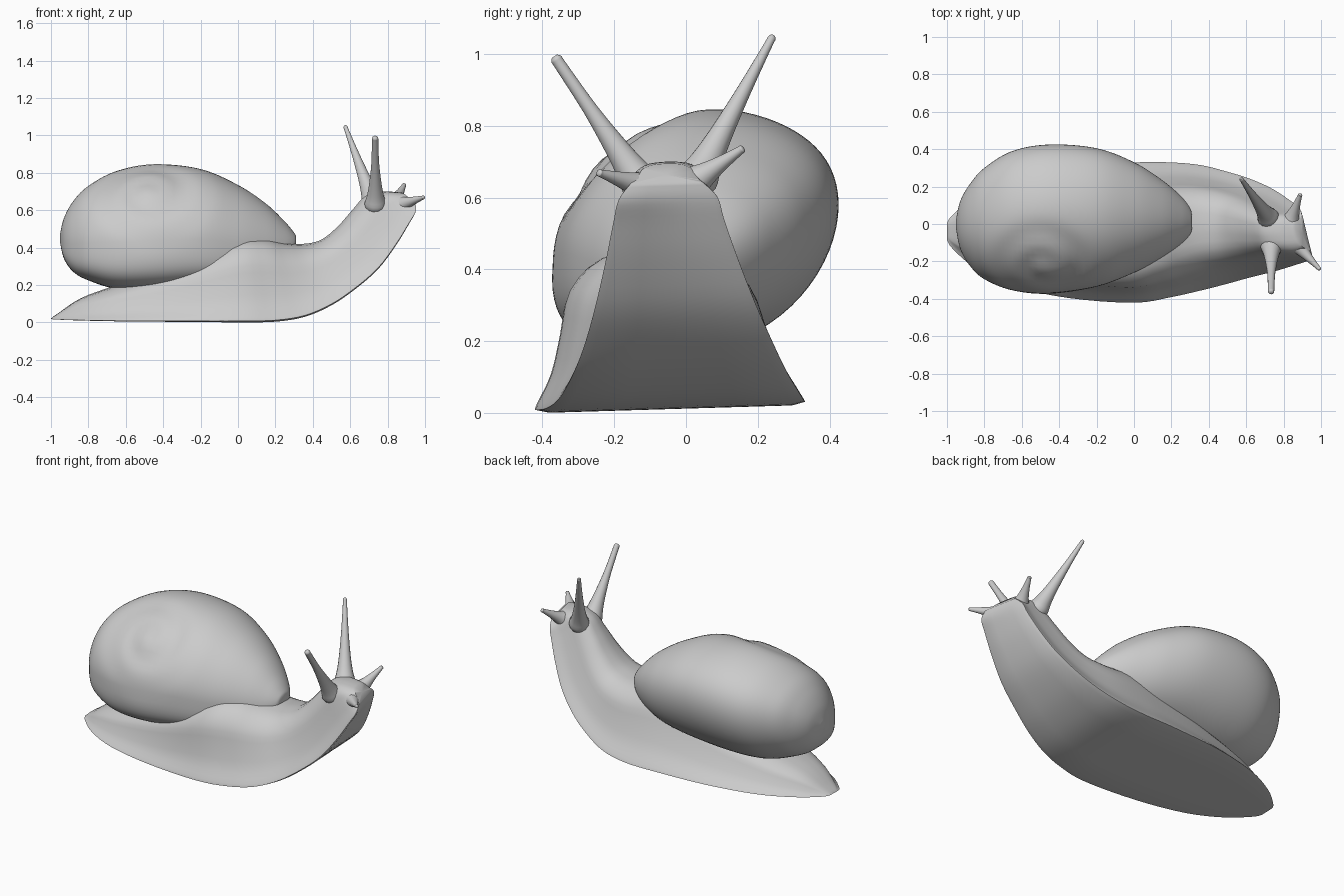
import bpy, bmesh, math
from mathutils import Vector

cube = bpy.data.objects.get("Cube")
if cube:
    bpy.data.objects.remove(cube)

grey = bpy.data.materials.new("snail grey")
grey.use_nodes = True
grey.diffuse_color = (0.6, 0.6, 0.6, 1)
grey.node_tree.nodes["Principled BSDF"].inputs["Base Color"].default_value = (0.6, 0.6, 0.6, 1)


def smooth_rows(rows, steps):
    """Catmull-Rom interpolation of a list of number rows."""
    out = []
    for i in range(len(rows) - 1):
        a, b, c, d = (rows[max(0, min(len(rows) - 1, i + k))] for k in (-1, 0, 1, 2))
        for s in range(steps):
            t = s / steps
            out.append([q + 0.5 * t * (r - p + t * (2 * p - 5 * q + 4 * r - s4
                        + t * (3 * (q - r) + s4 - p)))
                        for p, q, r, s4 in zip(a, b, c, d)])
    return out + [list(rows[-1])]


def loft(name, rings, angle=50):
    """Skin closed rings of points and cap both ends."""
    bm = bmesh.new()
    loops = [[bm.verts.new(p) for p in ring] for ring in rings]
    n = len(loops[0])
    for a, b in zip(loops, loops[1:]):
        for i in range(n):
            j = (i + 1) % n
            bm.faces.new((a[i], a[j], b[j], b[i]))
    for ring in (loops[0], loops[-1]):
        centre = bm.verts.new(sum((v.co for v in ring), Vector()) / n)
        for i in range(n):
            bm.faces.new((ring[i], ring[(i + 1) % n], centre))
    bmesh.ops.recalc_face_normals(bm, faces=bm.faces)
    mesh = bpy.data.meshes.new(name)
    bm.to_mesh(mesh)
    bm.free()
    mesh.materials.append(grey)
    obj = bpy.data.objects.new(name, mesh)
    bpy.context.collection.objects.link(obj)
    bpy.ops.object.select_all(action='DESELECT')
    obj.select_set(True)
    bpy.context.view_layer.objects.active = obj
    bpy.ops.object.shade_smooth_by_angle(angle=math.radians(angle))
    return obj


# Body: sections given as sole x, z, back x, z, centre y, half width, back shift, yaw
body_rows = [
    (-1.0, .02, -.99, .03, -.04, .045, 0, 0),
    (-.97, .018, -.96, .05, -.042, .09, 0, 0),
    (-.85, .016, -.84, .13, -.045, .19, 0, 0),
    (-.65, .014, -.65, .2, -.045, .285, -.01, 0),
    (-.35, .013, -.35, .3, -.045, .35, -.03, 0),
    (0, .011, -.03, .44, -.045, .375, -.05, 0),
    (.2, .014, .13, .455, -.03, .36, -.04, 0),
    (.36, .04, .24, .43, -.02, .335, -.02, 0),
    (.5, .1, .34, .42, -.02, .3, 0, 0),
    (.62, .18, .44, .44, -.022, .265, 0, 0),
    (.74, .29, .53, .51, -.03, .225, 0, .04),
    (.83, .42, .61, .6, -.04, .185, 0, .1),
    (.89, .53, .68, .675, -.048, .155, 0, .17),
    (.92, .595, .77, .7, -.05, .138, 0, .24),
    (.925, .64, .87, .695, -.055, .1, 0, .24),
]
half = smooth_rows([(1, .02), (.98, .06), (.85, .25), (.75, .5),
                    (.65, .76), (.4, .95), (0, 1)], 3)
outline = half + [(-w, t) for w, t in half[-2::-1]] + [(w, 0) for w in (-.9, -.45, 0, .45, .9)]
rings = []
for xb, zb, xt, zt, yc, hw, shift, yaw in smooth_rows(body_rows, 4):
    rings.append([(xb + (xt - xb) * t - yaw * hw * w, yc + hw * w + shift * t,
                   zb + (zt - zb) * t + .03 * hw * w)
                  for w, t in outline])
loft("body", rings)

# Shell: sections given as x, right y, left y, low z, high z
shell_rows = [
    (-.952, -.02, .02, .43, .47),
    (-.93, -.13, .12, .34, .56),
    (-.88, -.22, .21, .27, .65),
    (-.8, -.295, .3, .225, .73),
    (-.65, -.355, .39, .18, .81),
    (-.45, -.375, .425, .175, .848),
    (-.2, -.335, .405, .195, .82),
    (0, -.26, .33, .215, .735),
    (.15, -.18, .235, .25, .635),
    (.25, -.11, .15, .3, .54),
    (.3, -.055, .085, .37, .48),
    (.31, -.02, .04, .41, .46),
]
apex = Vector((-.47, -.23, .72))
axis = Vector((-.05, -.62, .78)).normalized()
side = axis.cross(Vector((1, 0, 0))).normalized()
front = side.cross(axis)


def whorl(p):
    """Flatten the shell around the apex and press a soft spiral into it."""
    d = p - apex
    if d.dot(axis) < -.2:
        return p
    u, v = d.dot(front), d.dot(side)
    rho = math.hypot(u, v)
    turn = rho / .17 - math.atan2(v, u) / math.tau
    fade = max(0, 1 - rho / .36)
    groove = 0.5 + 0.5 * math.cos(math.tau * turn)
    flat = .02 * math.sin(min(1, fade * 1.6) * math.pi / 2) ** 2
    return p - axis * (flat + .018 * fade * groove * min(1, rho / .1))


rings = []
for x, y0, y1, z0, z1 in smooth_rows(shell_rows, 7):
    ring = []
    for k in range(72):
        a = math.tau * k / 72
        c, s = math.cos(a), math.sin(a)
        # the lower right quarter is fuller, overhanging the foot
        if c < 0 and s < 0:
            c, s = -abs(c) ** .65, -abs(s) ** .65
        y = (y0 + y1) / 2 + (y1 - y0) / 2 * (c + .1 * s * (1 - c * c))
        z = (z0 + z1) / 2 + (z1 - z0) / 2 * (s + .2 * c * (1 - s * s))
        ring.append(whorl(Vector((x, y, z))))
    rings.append(ring)
loft("shell", rings)


# Tentacles: flared base, slim tapered stalk, rounded tip
def tentacle(name, base, tip, radius, tip_radius):
    base, tip = Vector(base), Vector(tip)
    turn = (tip - base).to_track_quat('Z', 'Y')
    rows = [(-.1, .9), (0, 1.4), (.12, 1.1), (.3, .8), (.6, .5)]
    rows = [(t, r * radius) for t, r in rows] + [(.93, tip_radius), (.98, tip_radius * .95), (1, tip_radius * .5)]
    length = (tip - base).length
    loft(name, [[base + turn @ Vector((r * math.cos(a), r * math.sin(a), t * length))
                 for a in (math.tau * k / 14 for k in range(14))]
                for t, r in smooth_rows(rows, 3)])


tentacle("left_eye_stalk", (.72, .03, .65), (.572, .243, 1.052), .042, .012)
tentacle("right_eye_stalk", (.735, -.12, .63), (.733, -.367, .994), .042, .017)
tentacle("left_feeler", (.835, .01, .635), (.89, .16, .738), .042, .012)
tentacle("right_feeler", (.86, -.1, .625), (.995, -.245, .67), .042, .011)
